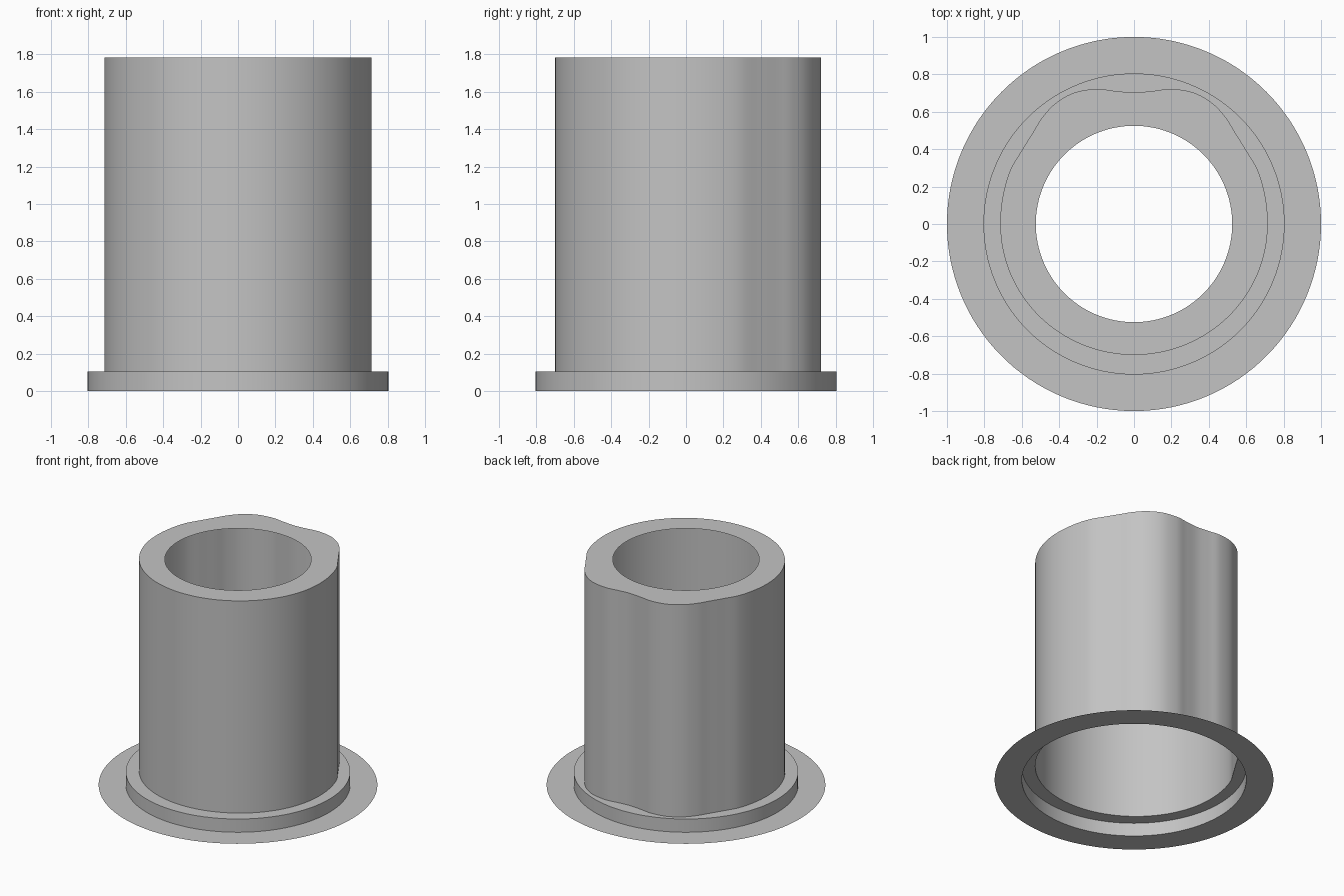
import bpy
import bmesh
import math
from mathutils import Vector

cube = bpy.data.objects.get("Cube")
if cube:
    bpy.data.objects.remove(cube, do_unlink=True)

grey = bpy.data.materials.new("plain grey")
grey.use_nodes = True
GREY = (0.55, 0.55, 0.55, 1)
grey.diffuse_color = GREY
grey.node_tree.nodes["Principled BSDF"].inputs["Base Color"].default_value = GREY

RIM, STEP, BORE = 1.0, 0.805, 0.525
STEP_Z, TOP_Z = 0.105, 1.785


def spline(points, steps):
    """Smooth curve through points, without its first and last control."""
    out = []
    for a, b, c, d in zip(points, points[1:], points[2:], points[3:]):
        for i in range(steps):
            t = i / steps
            out.append(b + (c - a) * t / 2 + (a * 2 - b * 5 + c * 4 - d) * t * t / 2
                       + (b * 3 - a - c * 3 + d) * t ** 3 / 2)
    return out


# Body outline: round front, waisted flanks and a dimple at the back
back = [Vector(p) for p in [(0.703, -0.14), (0.715, 0), (0.703, 0.14), (0.665, 0.28),
                            (0.602, 0.39), (0.54, 0.49), (0.49, 0.57), (0.42, 0.645),
                            (0.32, 0.702), (0.2, 0.722), (0.1, 0.711), (0, 0.703)]]
mirrored = [Vector((-p.x, p.y)) for p in reversed(back[:-1])]
outline = spline(back + mirrored, 6)
N_FRONT = 64
outline += [Vector((-0.715 * math.cos(a), -0.70 * math.sin(a)))
            for a in (math.pi * i / N_FRONT for i in range(N_FRONT))]


def circle(radius):
    return [p.normalized() * radius for p in outline]


def shell(name, rings):
    """Open skin through a series of (outline, height) rings."""
    bm = bmesh.new()
    loops = [[bm.verts.new((p.x, p.y, z)) for p in ring] for ring, z in rings]
    n = len(outline)
    for low, high in zip(loops, loops[1:]):
        for i in range(n):
            j = (i + 1) % n
            bm.faces.new((low[i], low[j], high[j], high[i]))
    mesh = bpy.data.meshes.new(name)
    bm.to_mesh(mesh)
    bm.free()
    mesh.materials.append(grey)
    obj = bpy.data.objects.new(name, mesh)
    bpy.context.collection.objects.link(obj)
    bpy.ops.object.select_all(action="DESELECT")
    obj.select_set(True)
    bpy.context.view_layer.objects.active = obj
    bpy.ops.object.shade_smooth_by_angle(angle=math.radians(30))
    return obj


# Thin flange, raised step, hollow body and pierced top form one open skin
shell("flanged_sleeve", [
    (circle(RIM), 0), (circle(STEP), 0), (circle(STEP), STEP_Z),
    (outline, STEP_Z), (outline, TOP_Z), (circle(BORE), TOP_Z)])
